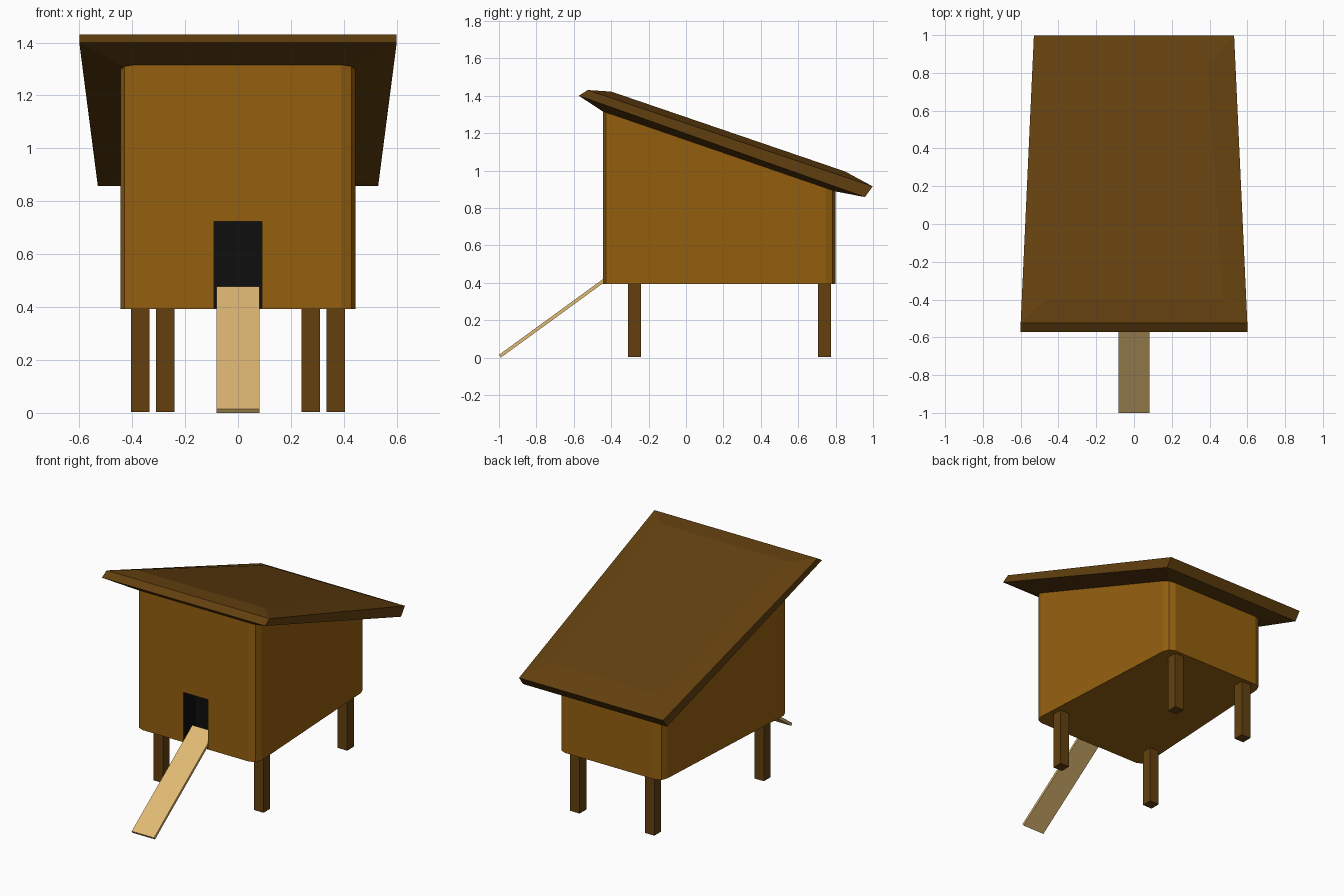
import bpy, bmesh, math

if "Cube" in bpy.data.objects:
    bpy.data.objects.remove(bpy.data.objects["Cube"])


def material(name, rgb):
    lin = [(c / 255 / 12.92 if c < 11 else ((c / 255 + 0.055) / 1.055) ** 2.4) for c in rgb]
    m = bpy.data.materials.new(name)
    m.diffuse_color = (*lin, 1)
    m.use_nodes = True
    m.node_tree.nodes["Principled BSDF"].inputs["Base Color"].default_value = m.diffuse_color
    return m


wall_wood = material("golden brown wood", (149, 96, 15))
dark_wood = material("dark brown wood", (99, 64, 15))
ramp_wood = material("pale wood", (224, 186, 116))
black = material("black opening", (14, 14, 14))


def finish(name, bm, *mats):
    bmesh.ops.recalc_face_normals(bm, faces=bm.faces)
    me = bpy.data.meshes.new(name)
    bm.to_mesh(me)
    bm.free()
    for m in mats:
        me.materials.append(m)
    ob = bpy.data.objects.new(name, me)
    bpy.context.collection.objects.link(ob)
    return ob


def loft(name, rings, mat):
    """Closed solid through equal-length rings of points."""
    bm = bmesh.new()
    loops = [[bm.verts.new(p) for p in r] for r in rings]
    n = len(loops[0])
    for a, b in zip(loops, loops[1:]):
        for i in range(n):
            j = (i + 1) % n
            bm.faces.new((a[i], a[j], b[j], b[i]))
    bm.faces.new(loops[0])
    bm.faces.new(loops[-1])
    return finish(name, bm, mat)


# House body: tapered plan with rounded corners, sloping top, recessed doorway
BASE = 0.393
right = [(0.39, -0.445), (0.429, -0.429), (0.445, -0.39),
         (0.384, 0.745), (0.368, 0.784), (0.33, 0.80)]
plan = right + [(-x, y) for x, y in reversed(right)]
bm = bmesh.new()
low = [bm.verts.new((x, y, BASE)) for x, y in plan]
high = [bm.verts.new((x, y, 1.323 - 0.343 * (y + 0.444))) for x, y in plan]
bm.faces.new(low)
bm.faces.new(high)
for i in range(len(plan) - 1):          # the last side is the front wall
    bm.faces.new((low[i], low[i + 1], high[i + 1], high[i]))
door = [(-0.091, 0.397), (0.091, 0.397), (0.091, 0.724), (-0.091, 0.724)]
outer = [low[-1], low[0], high[0], high[-1]]
rim = [bm.verts.new((x, -0.445, z)) for x, z in door]
deep = [bm.verts.new((x, -0.32, z)) for x, z in door]
for i in range(4):
    j = (i + 1) % 4
    bm.faces.new((outer[i], outer[j], rim[j], rim[i]))
    bm.faces.new((rim[i], rim[j], deep[j], deep[i])).material_index = 1
bm.faces.new(deep).material_index = 1
finish("house_body", bm, wall_wood, black)


# Sloping roof: slab with chamfers above and below its outer edge
def roof_ring(front_half, fy, fz, back_half, by, bz):
    return [(-front_half, fy, fz), (front_half, fy, fz),
            (back_half, by, bz), (-back_half, by, bz)]


loft("roof", [roof_ring(0.44, -0.444, 1.315, 0.38, 0.80, 0.888),
              roof_ring(0.60, -0.573, 1.40, 0.53, 0.957, 0.858),
              roof_ring(0.60, -0.525, 1.43, 0.53, 0.998, 0.915),
              roof_ring(0.47, -0.40, 1.422, 0.39, 0.85, 0.995)], dark_wood)

# Four square legs
for label, x, y in (("front", 0.37, -0.275), ("back", 0.275, 0.74)):
    for side, s in (("left", -1), ("right", 1)):
        h = 0.035
        loft(f"{label}_{side}_leg",
             [[(s * x + a * h, y + b * h, z) for a, b in ((-1, -1), (1, -1), (1, 1), (-1, 1))]
              for z in (0.004, 0.42)], dark_wood)

# Ramp plank rising into the doorway
ang = math.atan(0.728)
dy, dz = math.cos(ang), math.sin(ang)
length, t = 0.787, 0.018
a = (-1.0, t * dy)
b = (-1.0 + t * dz, 0.0)
side = [a, b, (b[0] + length * dy, b[1] + length * dz), (a[0] + length * dy, a[1] + length * dz)]
loft("ramp", [[(x, y, z) for y, z in side] for x in (-0.082, 0.082)], ramp_wood)
